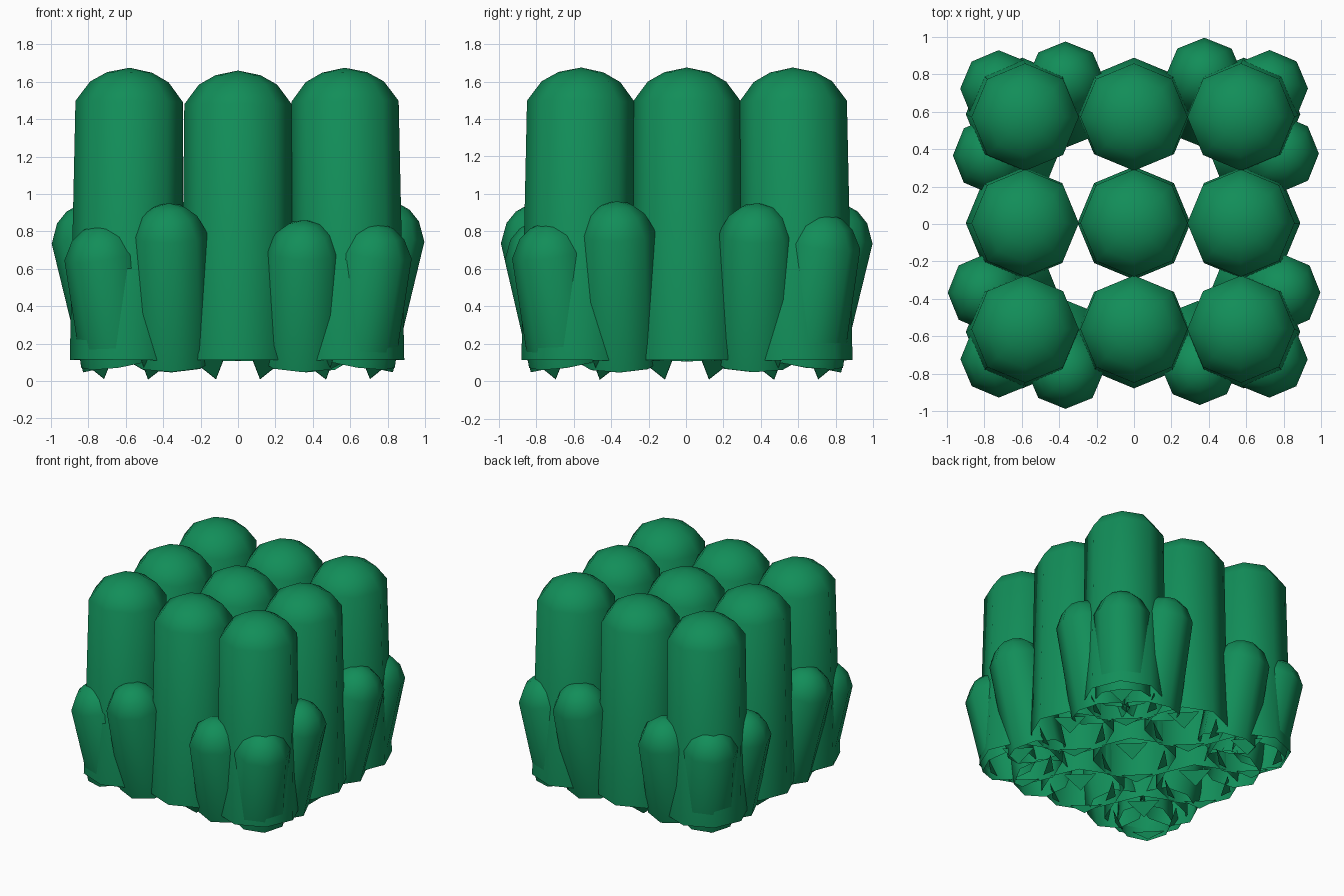
import bpy, bmesh, math
from mathutils import Vector

cube = bpy.data.objects.get("Cube")
if cube:
    bpy.data.objects.remove(cube, do_unlink=True)

green = bpy.data.materials.new("leaf green")
green.use_nodes = True
colour = (0.006, 0.27, 0.1, 1)
green.diffuse_color = colour
green.node_tree.nodes["Principled BSDF"].inputs["Base Color"].default_value = colour

SIDES = 8
DOME = [(1.0, 0.0), (0.73, 0.58), (0.42, 0.86)]  # radius and height fractions


def ring_point(i, radius):
    a = math.tau * i / SIDES
    return Vector((radius * math.cos(a), radius * math.sin(a), 0))


def stalk(name, base, top, r_base, r_top, dome, flaps=False):
    """Open-bottomed, domed stalk leaning from base to top."""
    base, top = Vector(base), Vector(top)
    axis = top - base
    length = axis.length
    turn = Vector((0, 0, 1)).rotation_difference(axis)
    place = lambda p: base + turn @ p
    profile = [(r_base, 0)] + [(r_top * r, length - dome + dome * h) for r, h in DOME]
    bm = bmesh.new()
    rings = [[bm.verts.new(place(ring_point(i, r) + Vector((0, 0, z))))
              for i in range(SIDES)] for r, z in profile]
    tip = bm.verts.new(top)
    for i in range(SIDES):
        j = (i + 1) % SIDES
        for low, high in zip(rings, rings[1:]):
            bm.faces.new((low[i], low[j], high[j], high[i]))
        bm.faces.new((rings[-1][i], rings[-1][j], tip))
    for f in bm.faces:
        f.smooth = True
    # pointed flaps folded under the open rim
    if flaps:
        for i in (1, 3, 5, 7):
            pts = [ring_point(i - 0.6, r_base * 0.85), ring_point(i, r_base * 0.55),
                   ring_point(i + 0.6, r_base * 0.85)]
            pts[1].z = 0.01 - base.z
            bm.faces.new([bm.verts.new(place(p)) for p in pts])
    mesh = bpy.data.meshes.new(name)
    bm.to_mesh(mesh)
    bm.free()
    mesh.materials.append(green)
    obj = bpy.data.objects.new(name, mesh)
    bpy.context.collection.objects.link(obj)


# Tall stalks in a three by three block
for row, y in (("front", -0.56), ("middle", 0.005), ("back", 0.57)):
    for side, x in (("right", -0.58), ("centre", 0), ("left", 0.57)):
        height = 1.66 if side == "centre" else 1.675
        stalk(f"tall_stalk_{row}_{side}", (x * 1.03, y * 1.03, 0.11), (x, y, height),
              0.302, 0.287, 0.18, flaps=True)

# Short stalks at the corners, leaning out
for sx, sy, height in ((-1, -1, 0.84), (1, -1, 0.85), (-1, 1, 0.87), (1, 1, 0.9)):
    name = f"corner_stalk_{'front' if sy < 0 else 'back'}_{'left' if sx > 0 else 'right'}"
    stalk(name, (0.64 * sx, 0.64 * sy, 0.1), (0.75 * sx, 0.75 * sy, height),
          0.2, 0.205, 0.17)

# Short stalks in pairs along each side, leaning out
SHORT = [("front_right", -0.37, -0.83, 0.95), ("front_left", 0.355, -0.81, 0.86),
         ("back_right", -0.37, 0.82, 0.87), ("back_left", 0.38, 0.84, 0.95),
         ("right_front", -0.84, -0.37, 0.95), ("right_back", -0.81, 0.37, 0.87),
         ("left_front", 0.84, -0.37, 0.96), ("left_back", 0.83, 0.38, 0.95)]
for name, x, y, height in SHORT:
    along_x = abs(x) > abs(y)
    base = (math.copysign(0.62, x) if along_x else x * 0.96,
            y * 0.96 if along_x else math.copysign(0.62, y), 0.1)
    stalk(f"short_stalk_{name}", base, (x, y, height), 0.215, 0.205, 0.17)
